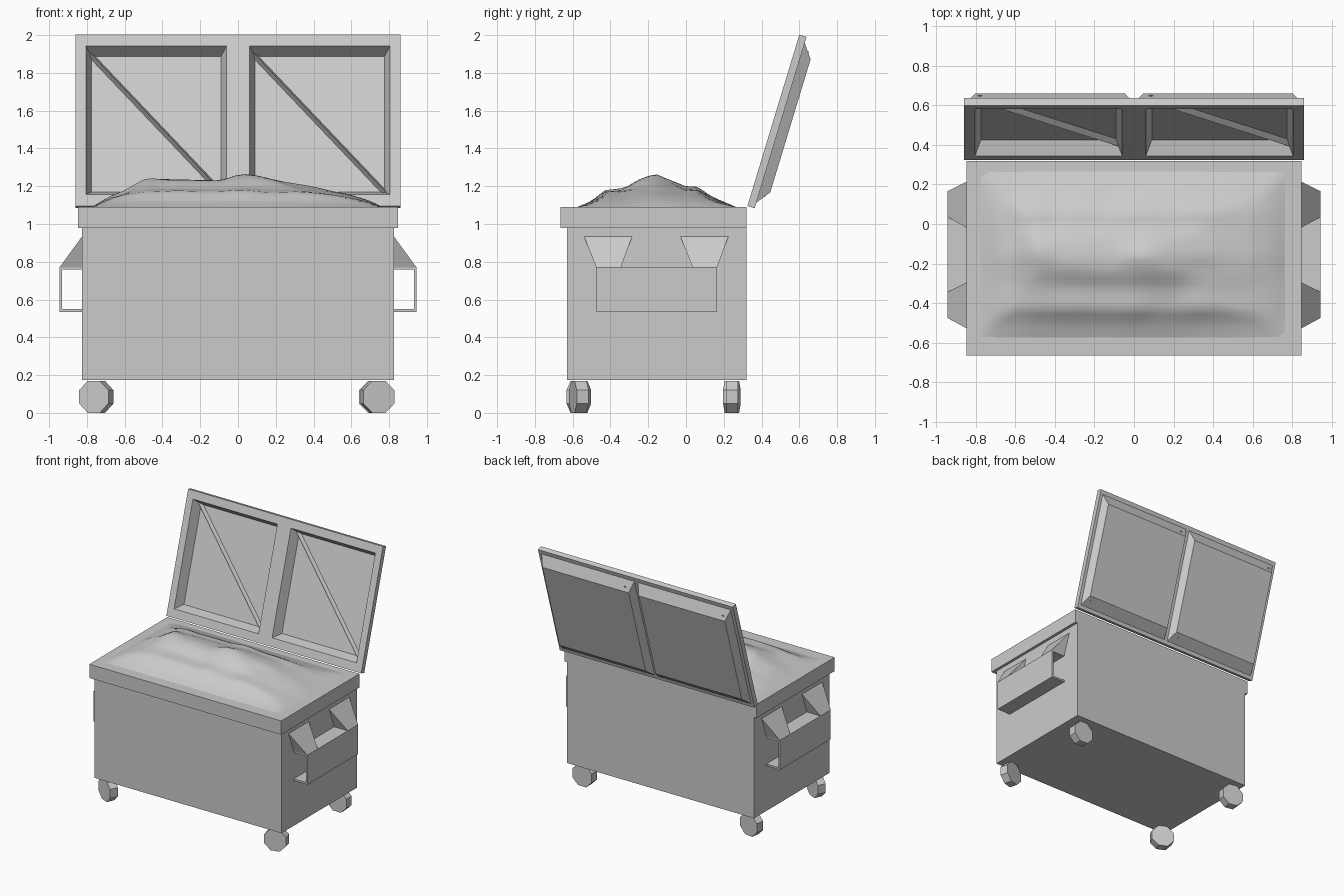
import bpy, bmesh, math
from mathutils import Matrix, Vector, noise

if "Cube" in bpy.data.objects:
    bpy.data.objects.remove(bpy.data.objects["Cube"])


def finish(name, bm, smooth=False):
    bmesh.ops.recalc_face_normals(bm, faces=bm.faces)
    me = bpy.data.meshes.new(name)
    bm.to_mesh(me)
    bm.free()
    for p in me.polygons:
        p.use_smooth = smooth
    ob = bpy.data.objects.new(name, me)
    bpy.context.collection.objects.link(ob)
    return ob


def add_box(bm, lo, hi):
    lo, hi = Vector(lo), Vector(hi)
    m = Matrix.Translation((lo + hi) / 2) @ Matrix.Diagonal((*(hi - lo), 1))
    bmesh.ops.create_cube(bm, size=1, matrix=m)


def box(name, lo, hi):
    bm = bmesh.new()
    add_box(bm, lo, hi)
    return finish(name, bm)


def lerp_profile(pts, t):
    for (a, u), (b, v) in zip(pts, pts[1:]):
        if a <= t <= b:
            return u + (v - u) * (t - a) / (b - a)
    return 0.0


# Container body and overhanging rim
box("body", (-.825, -.63, .175), (.825, .32, .98))
box("rim", (-.847, -.665, .98), (.847, .32, 1.09))

# Rubbish heap: two height profiles blended over a grid
along_x = [(-.78, 0), (-.68, .06), (-.61, .085), (-.49, .152), (-.3, .15), (-.12, .145),
           (0, .175), (.15, .158), (.4, .108), (.6, .065), (.7, .035), (.77, 0)]
along_y = [(-.58, 0), (-.5, .035), (-.43, .09), (-.32, .105), (-.25, .14), (-.16, .175),
           (-.08, .145), (0, .11), (.06, .105), (.13, .06), (.27, 0)]
bm = bmesh.new()
bmesh.ops.create_grid(bm, x_segments=44, y_segments=28, size=1)
for v in bm.verts:
    x, y = -.005 + v.co.x * .77, -.155 + v.co.y * .42
    p, q = lerp_profile(along_x, x) / .175, lerp_profile(along_y, y) / .175
    h = .175 * (.5 * min(p, q) + .5 * p * q)
    h *= 1 + .10 * noise.noise(Vector((x * 6, y * 6, 3)))
    v.co = (x, y, 1.088 + h)
finish("rubbish_heap", bm, smooth=True)


# Lid: sheet with two pressed panels, drawn flat as (x, along, outward)
def lid_side(bm, xs, ys, n, inset, depth):
    grid = [[bm.verts.new((x, y, n)) for y in ys] for x in xs]
    for i in range(5):
        for j in range(3):
            loop = [grid[i][j], grid[i + 1][j], grid[i + 1][j + 1], grid[i][j + 1]]
            if j == 1 and i in (1, 3):
                ix, iy = inset
                deep = [bm.verts.new((v.co.x + sx * ix, v.co.y + sy * iy, depth))
                        for v, sx, sy in zip(loop, (1, -1, -1, 1), (1, 1, -1, -1))]
                for k in range(4):
                    l = (k + 1) % 4
                    bm.faces.new((loop[k], loop[l], deep[l], deep[k]))
                bm.faces.new(deep)
            else:
                bm.faces.new(loop)


LEN = .948
d, n = Vector((0, .29, .957)), Vector((0, .957, -.29))
lid_matrix = Matrix(((1, 0, 0, 0), (0, d.y, n.y, .325), (0, d.z, n.z, 1.095), (0, 0, 0, 1)))
bm = bmesh.new()
lid_side(bm, (-.86, -.805, -.06, .06, .805, .86), (0, .065, .885, LEN), 0, (.03, .035), .075)
lid_side(bm, (-.86, -.835, -.015, .015, .835, .86), (0, .03, .915, LEN), .04, (.03, .075), .095)
bmesh.ops.bridge_loops(bm, edges=[e for e in bm.edges if e.is_boundary])
finish("lid", bm).matrix_world = lid_matrix

# Diagonal ribs inside the lid panels
for side, x0 in (("left", -.79), ("right", .075)):
    bm = bmesh.new()
    a, b = Vector((x0, .868, 0)), Vector((x0 + .715, .082, 0))
    w = Vector((-(b - a).y, (b - a).x, 0)).normalized() * .014
    ends = [[bm.verts.new(p + o) for o in (w + Vector((0, 0, .076)), Vector((0, 0, .045)),
             -w + Vector((0, 0, .076)))] for p in (a, b)]
    for k in range(3):
        l = (k + 1) % 3
        bm.faces.new((ends[0][k], ends[0][l], ends[1][l], ends[1][k]))
    for e in ends:
        bm.faces.new(e)
    finish(side + "_lid_rib", bm).matrix_world = lid_matrix

# Fork pockets: open sleeve with two flared gussets on each side
for side, s in (("left", -1), ("right", 1)):
    bm = bmesh.new()
    for x0, x1, z0, z1 in ((.933, .945, .535, .77), (.82, .933, .535, .55), (.82, .933, .76, .77)):
        add_box(bm, (x0, -.475, z0), (x1, .165, z1))
    for top0, top1, low0, low1 in ((-.54, -.285, -.475, -.345), (-.03, .225, .035, .165)):
        pairs = [[bm.verts.new((x, y, z)) for x, y, z in
                  ((.825, t, .935), (.945, l, .77), (.825, l, .77))]
                 for t, l in ((top0, low0), (top1, low1))]
        for k in range(3):
            l = (k + 1) % 3
            bm.faces.new((pairs[0][k], pairs[0][l], pairs[1][l], pairs[1][k]))
        for p in pairs:
            bm.faces.new(p)
    bmesh.ops.scale(bm, vec=(s, 1, 1), verts=bm.verts)
    finish(side + "_fork_pocket", bm)

# Octagonal wheels, each swivelled a little
for name, x, y, turn in (("front_left", -.75, -.567, -25), ("front_right", .738, -.567, 14),
                         ("back_left", -.75, .243, -10), ("back_right", .725, .243, 0)):
    bm = bmesh.new()
    r = .085 / math.cos(math.pi / 8)
    m = (Matrix.Translation((x, y, .085)) @ Matrix.Rotation(math.radians(turn), 4, 'Z')
         @ Matrix.Rotation(math.pi / 2, 4, 'X') @ Matrix.Rotation(math.pi / 8, 4, 'Z'))
    bmesh.ops.create_cone(bm, cap_ends=True, segments=8, radius1=r, radius2=r, depth=.065, matrix=m)
    # keep the flat sides of the octagon level with the ground
    low = min(v.co.z for v in bm.verts)
    bmesh.ops.translate(bm, vec=(0, 0, -low), verts=bm.verts)
    finish(name + "_wheel", bm)
